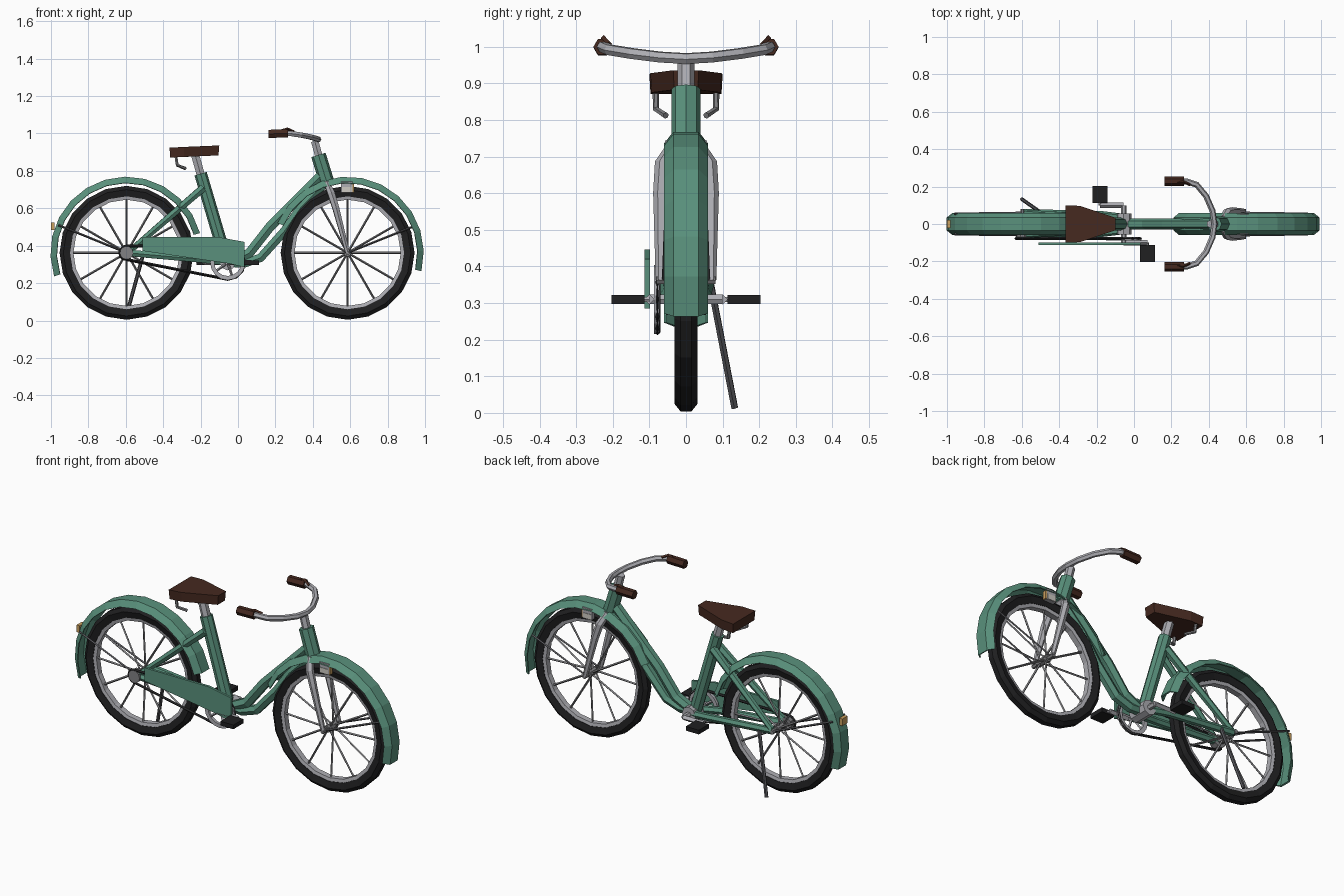
import bpy, bmesh, math
from mathutils import Vector, Matrix

cube = bpy.data.objects.get("Cube")
if cube:
    bpy.data.objects.remove(cube, do_unlink=True)


def material(name, r, g, b):
    m = bpy.data.materials.new(name)
    m.use_nodes = True
    m.diffuse_color = (r, g, b, 1)
    m.node_tree.nodes["Principled BSDF"].inputs["Base Color"].default_value = (r, g, b, 1)
    return m


green = material("sage green paint", 0.10, 0.28, 0.20)
brown = material("brown leather", 0.06, 0.022, 0.014)
black = material("black rubber", 0.014, 0.014, 0.015)
silver = material("silver metal", 0.42, 0.42, 0.45)
grey = material("grey steel", 0.22, 0.22, 0.23)
dark = material("dark steel", 0.09, 0.09, 0.10)
amber = material("amber reflector", 0.60, 0.36, 0.12)
cream = material("lamp glass", 0.62, 0.60, 0.55)

AXLE = 0.362
REAR = Vector((-0.596, 0, AXLE))
FRONT = Vector((0.586, 0, AXLE))
CRANK = Vector((-0.055, 0, 0.31))


def add_object(name, mesh, mat):
    mesh.materials.append(mat)
    ob = bpy.data.objects.new(name, mesh)
    bpy.context.collection.objects.link(ob)
    return ob


def from_bmesh(name, bm, mat):
    bmesh.ops.recalc_face_normals(bm, faces=bm.faces[:])
    mesh = bpy.data.meshes.new(name)
    bm.to_mesh(mesh)
    bm.free()
    return add_object(name, mesh, mat)


def tube(name, points, r, mat, sides=6, cyclic=False, taper=None):
    """Faceted round tube along a path; taper gives a radius factor per point."""
    cu = bpy.data.curves.new(name + "_path", "CURVE")
    cu.dimensions = "3D"
    cu.bevel_depth = r
    cu.bevel_resolution = (sides - 4) // 2
    cu.use_fill_caps = True
    sp = cu.splines.new("POLY")
    sp.points.add(len(points) - 1)
    for i, p in enumerate(points):
        sp.points[i].co = (*p, 1)
        sp.points[i].radius = taper[i] if taper else 1
    sp.use_cyclic_u = cyclic
    sp.use_smooth = False
    tmp = bpy.data.objects.new(name + "_tmp", cu)
    mesh = bpy.data.meshes.new_from_object(tmp)
    bpy.data.objects.remove(tmp)
    bpy.data.curves.remove(cu)
    mesh.materials.clear()
    return add_object(name, mesh, mat)


def both_sides(name, points, r, mat, **kw):
    for side, s in (("left", 1), ("right", -1)):
        tube(f"{side}_{name}", [(x, s * y, z) for x, y, z in points], r, mat, **kw)


def lathe(name, profile, centre, mat, n=20, start=0, end=360):
    """Sweep a closed (y, radius) profile round a sideways axle."""
    bm = bmesh.new()
    full = end - start >= 360
    rings = []
    for i in range(n if full else n + 1):
        a = math.radians(start + (end - start) * i / n)
        rings.append([bm.verts.new(centre + Vector((r * math.cos(a), y, r * math.sin(a))))
                      for y, r in profile])
    k = len(profile)
    pairs = list(zip(rings, rings[1:])) + ([(rings[-1], rings[0])] if full else [])
    for a, b in pairs:
        for j in range(k):
            bm.faces.new((a[j], a[(j + 1) % k], b[(j + 1) % k], b[j]))
    if not full:
        bm.faces.new(rings[0])
        bm.faces.new(rings[-1])
    return from_bmesh(name, bm, mat)


def box(name, centre, size, mat):
    bm = bmesh.new()
    bmesh.ops.create_cube(bm, size=1, matrix=Matrix.Translation(centre) @ Matrix.Diagonal((*size, 1)))
    return from_bmesh(name, bm, mat)


def prism(name, outline, offset, mat, shrink=1):
    """Extrude a flat outline; shrink narrows the far side."""
    bm = bmesh.new()
    mid = sum((Vector(p) for p in outline), Vector()) / len(outline)
    a = [bm.verts.new(p) for p in outline]
    b = [bm.verts.new(mid + (Vector(p) - mid) * shrink + Vector(offset)) for p in outline]
    bm.faces.new(a)
    bm.faces.new(b)
    for i in range(len(a)):
        j = (i + 1) % len(a)
        bm.faces.new((a[i], a[j], b[j], b[i]))
    return from_bmesh(name, bm, mat)


# Wheels
tyre = [(-0.015, 0.358), (0.015, 0.358), (0.031, 0.338), (0.022, 0.302), (-0.022, 0.302), (-0.031, 0.338)]
rim = [(-0.021, 0.308), (0.021, 0.308), (0.016, 0.284), (-0.016, 0.284)]
for end, c in (("rear", REAR), ("front", FRONT)):
    lathe(end + "_tyre", tyre, c, black)
    lathe(end + "_rim", rim, c, silver)
    for i in range(12):
        a = math.radians(30 * i)
        d = Vector((math.cos(a), 0, math.sin(a)))
        off = Vector((0, 0.02 if i % 2 else -0.02, 0))
        tube(f"{end}_spoke_{i + 1}", [c + off + d * 0.01, c + d * 0.292], 0.006, grey, sides=4)
    tube(end + "_hub", [c - Vector((0, 0.04, 0)), c + Vector((0, 0.04, 0))], 0.02, grey, sides=8)
    tube(end + "_axle", [c - Vector((0, 0.08, 0)), c + Vector((0, 0.08, 0))], 0.012, grey)
tube("rear_sprocket", [REAR - Vector((0, 0.085, 0)), REAR - Vector((0, 0.045, 0))], 0.036, grey, sides=10)

# Mudguards and their stays
guard = [(-0.06, 0.374), (-0.034, 0.407), (0.034, 0.407), (0.06, 0.374),
         (0.054, 0.372), (0.031, 0.398), (-0.031, 0.398), (-0.054, 0.372)]
lathe("rear_mudguard", guard, REAR, green, n=12, start=15, end=198)
lathe("front_mudguard", guard, FRONT, green, n=11, start=-14, end=157)
both_sides("rear_mudguard_stay", [(REAR.x, 0.06, AXLE), (-0.96, 0.055, 0.51)], 0.006, dark, sides=4)
both_sides("front_mudguard_stay", [(FRONT.x, 0.06, AXLE), (0.93, 0.055, 0.50)], 0.006, dark, sides=4)
box("rear_reflector", (-0.99, 0, 0.505), (0.02, 0.045, 0.04), amber)

# Frame
tube("head_tube", [(0.43, 0, 0.885), (0.478, 0, 0.73)], 0.04, green, sides=8)
tube("upper_frame_tube", [(0.44, 0, 0.77), (0.30, 0, 0.63), (0.17, 0, 0.50), (0.06, 0, 0.36),
                          (-0.04, 0, 0.31)], 0.03, green)
tube("lower_frame_tube", [(0.455, 0, 0.725), (0.34, 0, 0.61), (0.25, 0, 0.48), (0.12, 0, 0.335),
                          (0.03, 0, 0.305), (-0.05, 0, 0.31)], 0.027, green)
tube("seat_tube", [(-0.20, 0, 0.785), (-0.06, 0, 0.31)], 0.034, green, sides=8)
both_sides("seat_stay", [(-0.185, 0.025, 0.71), (-0.58, 0.06, 0.37)], 0.021, green, taper=(1.1, 0.8))
both_sides("chain_stay", [(-0.06, 0.035, 0.31), (-0.18, 0.05, 0.325), (-0.59, 0.06, 0.362)], 0.02, green)
tube("crank_shell", [CRANK - Vector((0, 0.055, 0)), CRANK + Vector((0, 0.055, 0))], 0.042, silver, sides=8)

# Fork, steering stem and handlebar
both_sides("fork_leg", [(0.475, 0.03, 0.735), (0.498, 0.064, 0.68), (0.523, 0.07, 0.60),
                        (FRONT.x, 0.07, AXLE)], 0.02, silver, taper=(0.9, 1.1, 1, 0.65))
tube("fork_crown", [(0.48, -0.04, 0.728), (0.48, 0.04, 0.728)], 0.022, silver)
tube("steering_stem", [(0.41, 0, 0.96), (0.44, 0, 0.85)], 0.023, silver)
half = [(0.43, 0.0, 0.968), (0.42, 0.07, 0.972), (0.385, 0.15, 0.982), (0.335, 0.21, 0.992),
        (0.28, 0.228, 1.0), (0.22, 0.228, 1.0)]
tube("handlebar", [(x, -y, z) for x, y, z in half[:0:-1]] + half, 0.016, silver)
both_sides("grip", [(0.163, 0.228, 0.998), (0.268, 0.228, 1.0)], 0.025, brown)
both_sides("brake_lever", [(0.235, 0.222, 1.015), (0.265, 0.225, 1.024), (0.30, 0.21, 1.008)], 0.008, brown, sides=4)

# Saddle and seat post
tube("seat_post", [(-0.232, 0, 0.895), (-0.198, 0, 0.775)], 0.025, silver)
seat = [(-0.366, 0.1, 0.924), (-0.29, 0.097, 0.928), (-0.1, 0.034, 0.936)]
prism("saddle", seat + [(x, -y, z) for x, y, z in reversed(seat)], (0, 0, -0.053), brown, shrink=0.97)
both_sides("saddle_spring", [(-0.332, 0.082, 0.88), (-0.325, 0.082, 0.83), (-0.28, 0.055, 0.812)], 0.009, grey)

# Chain drive and its cover
lathe("chainring", [(-0.088, 0.094), (-0.072, 0.094), (-0.072, 0.072), (-0.088, 0.072)], CRANK, silver, n=16)
for i in range(5):
    a = math.radians(72 * i)
    hub = CRANK - Vector((0, 0.08, 0))
    tube(f"chainring_arm_{i + 1}", [hub, hub + Vector((math.cos(a), 0, math.sin(a))) * 0.078], 0.007, silver, sides=4)
loop = []
for c, r, start in ((REAR, 0.036, 90), (CRANK, 0.09, -90)):
    for i in range(7):
        a = math.radians(start + 30 * i)
        loop.append((c.x + r * math.cos(a), -0.078, c.z + r * math.sin(a)))
tube("chain", loop, 0.008, black, sides=4, cyclic=True)
cover = [(-0.51, 0.447), (-0.11, 0.447), (0.035, 0.42), (0.035, 0.285), (-0.05, 0.305), (-0.51, 0.372)]
prism("chain_cover", [(x, -0.113, z) for x, z in cover], (0, 0.014, 0), green)

# Cranks and pedals, pointing opposite ways
for side, s in (("left", 1), ("right", -1)):
    tip = CRANK + Vector((-s * 0.127, s * 0.1, 0))
    tube(side + "_crank", [CRANK + Vector((0, s * 0.1, 0)), tip], 0.014, silver, sides=4)
    tube(side + "_crank_axle", [CRANK, CRANK + Vector((0, s * 0.1, 0))], 0.015, silver)
    tube(side + "_pedal_axle", [tip, tip + Vector((0, s * 0.05, 0))], 0.008, silver)
    box(side + "_pedal", tip + Vector((0, s * 0.058, 0)), (0.082, 0.09, 0.024), black)

# Side lamps beside the front wheel
for side, s in (("left", 1), ("right", -1)):
    box(side + "_lamp", (0.582, s * 0.045, 0.714), (0.06, 0.024, 0.06), silver)
    box(side + "_lamp_glass", (0.615, s * 0.045, 0.708), (0.008, 0.022, 0.045), amber)
    box(side + "_lamp_panel", (0.582, s * 0.058, 0.70), (0.05, 0.004, 0.03), cream)

# Kickstand
tube("kickstand", [(-0.505, 0.066, 0.36), (-0.60, 0.133, 0.014)], 0.01, dark)
